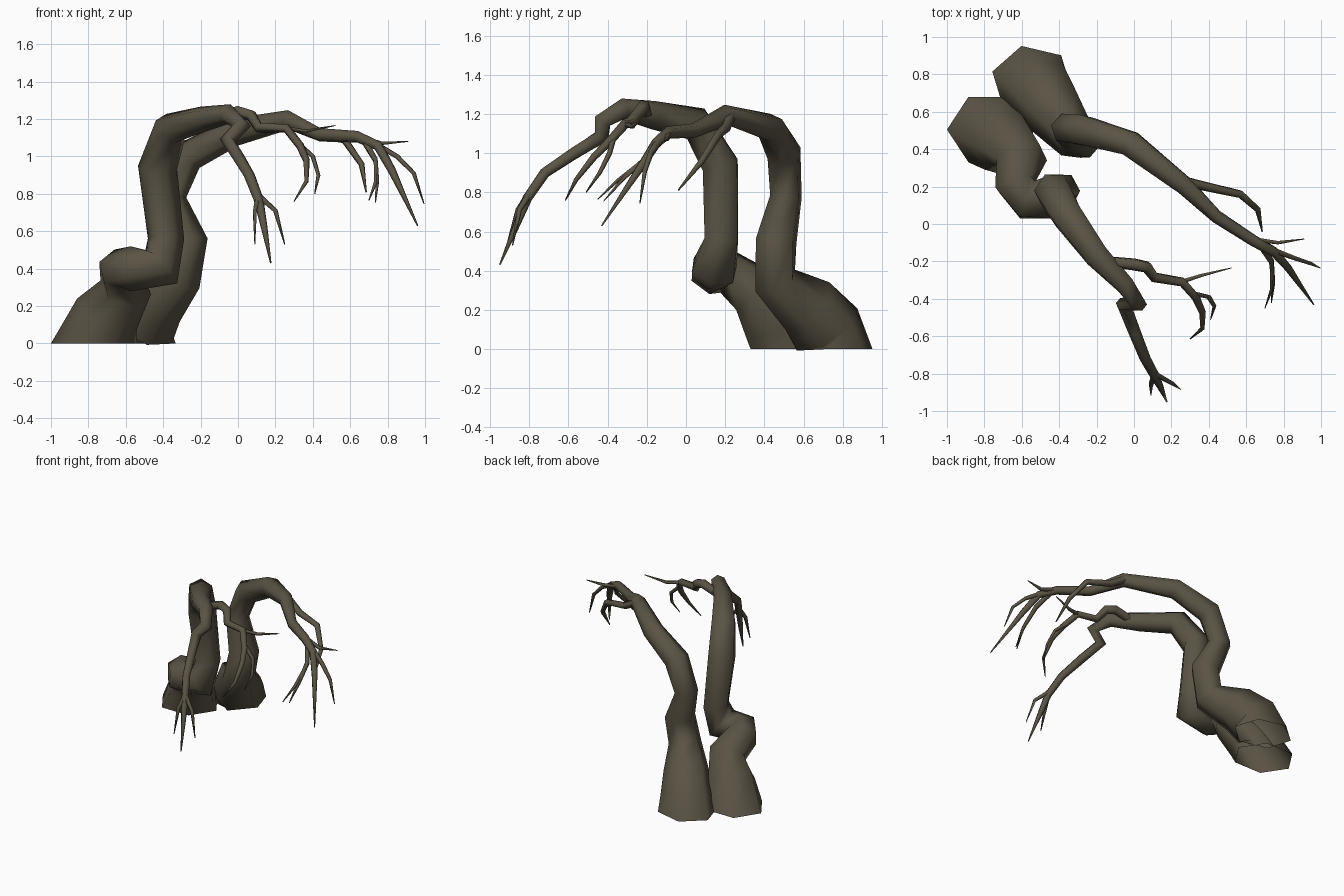
import bpy, bmesh, math
from mathutils import Vector

bark = bpy.data.materials.new("dark bark")
bark.diffuse_color = (0.102, 0.088, 0.059, 1)


def limb(name, pts, sides=6, turn=0.0, ground=False):
    """Low-poly tube through (x, y, z, radius) points, with rings carried along the path."""
    bm = bmesh.new()
    P = [Vector(p[:3]) for p in pts]
    n = len(P)
    seg = [(P[i + 1] - P[i]).normalized() for i in range(n - 1)]
    prev = Vector((0, 0, 1)) if ground else seg[0]
    u = Vector((-1, 0, 0)) if ground else prev.orthogonal().normalized()
    rings = []
    for i in range(n):
        if i == 0:
            t = prev
        elif i == n - 1:
            t = seg[-1]
        else:
            t = (seg[i - 1] + seg[i]).normalized()
        u = prev.rotation_difference(t) @ u
        u = (u - t * u.dot(t)).normalized()
        v = t.cross(u) * (0.88 if ground and i == 0 else 1)  # foot slightly oval
        prev = t
        ring = []
        for k in range(sides):
            a = turn + 2 * math.pi * k / sides
            ring.append(bm.verts.new(P[i] + (u * math.cos(a) + v * math.sin(a)) * pts[i][3]))
        rings.append(ring)
    for a, b in zip(rings, rings[1:]):
        for k in range(sides):
            m = (k + 1) % sides
            bm.faces.new((a[k], a[m], b[m], b[k]))
    bm.faces.new(rings[-1])
    me = bpy.data.meshes.new(name)
    bm.to_mesh(me)
    bm.free()
    me.materials.append(bark)
    for p in me.polygons:
        p.use_smooth = True
    ob = bpy.data.objects.new(name, me)
    bpy.context.collection.objects.link(ob)
    return ob


# front trunk: flared foot, sideways kink, column, arch and drooping hook
limb("front_trunk", [
    (-0.77, 0.505, 0, 0.23), (-0.70, 0.44, 0.16, 0.18), (-0.60, 0.345, 0.30, 0.14),
    (-0.635, 0.21, 0.395, 0.115), (-0.57, 0.13, 0.40, 0.12), (-0.41, 0.145, 0.41, 0.125),
    (-0.385, 0.18, 0.56, 0.097), (-0.43, 0.175, 0.94, 0.105), (-0.36, 0.05, 1.15, 0.092),
    (-0.20, -0.17, 1.195, 0.072), (-0.05, -0.325, 1.225, 0.055), (0.02, -0.425, 1.165, 0.05),
    (-0.055, -0.43, 1.085, 0.043), (0.00, -0.57, 1.0, 0.034), (0.06, -0.72, 0.90, 0.03),
    (0.11, -0.81, 0.77, 0.027), (0.14, -0.87, 0.62, 0.018), (0.175, -0.95, 0.43, 0.004)],
    ground=True)
limb("front_hook_twig_right", [
    (0.11, -0.80, 0.79, 0.018), (0.20, -0.85, 0.71, 0.014), (0.25, -0.885, 0.53, 0.003)], 4)
limb("front_hook_twig_left", [
    (0.11, -0.80, 0.80, 0.018), (0.09, -0.86, 0.71, 0.014), (0.09, -0.915, 0.53, 0.003)], 4)

# front trunk: side branch with three twigs
limb("front_side_branch", [
    (-0.14, -0.20, 1.20, 0.03), (0.0, -0.215, 1.24, 0.034), (0.07, -0.23, 1.22, 0.033),
    (0.11, -0.285, 1.155, 0.029), (0.26, -0.31, 1.15, 0.026), (0.33, -0.39, 1.06, 0.023),
    (0.365, -0.47, 0.98, 0.019), (0.365, -0.56, 0.865, 0.012), (0.30, -0.615, 0.76, 0.003)], 5)
limb("front_side_twig_out", [
    (0.25, -0.31, 1.15, 0.016), (0.36, -0.275, 1.135, 0.012), (0.52, -0.235, 1.165, 0.003)], 4)
limb("front_side_twig_down", [
    (0.31, -0.37, 1.08, 0.017), (0.40, -0.39, 1.0, 0.014), (0.43, -0.44, 0.90, 0.011),
    (0.41, -0.51, 0.80, 0.003)], 4)

# rear trunk: flared foot, bent column, long arch
limb("rear_trunk", [
    (-0.545, 0.765, 0, 0.22), (-0.515, 0.72, 0.10, 0.19), (-0.44, 0.62, 0.22, 0.165),
    (-0.31, 0.455, 0.35, 0.118),
    (-0.27, 0.46, 0.55, 0.11), (-0.36, 0.51, 0.78, 0.085), (-0.27, 0.50, 1.0, 0.09),
    (-0.02, 0.43, 1.13, 0.075), (0.27, 0.205, 1.195, 0.053), (0.44, 0.04, 1.115, 0.037),
    (0.64, -0.09, 1.105, 0.032), (0.75, -0.15, 1.055, 0.028), (0.82, -0.23, 0.93, 0.023),
    (0.96, -0.43, 0.63, 0.004)], turn=math.radians(-15), ground=True)
limb("rear_side_branch", [
    (0.26, 0.23, 1.20, 0.03), (0.39, 0.20, 1.125, 0.026), (0.57, 0.16, 1.09, 0.022),
    (0.66, 0.08, 0.96, 0.017), (0.685, -0.04, 0.81, 0.004)], 5)
limb("rear_twig_high", [
    (0.62, -0.08, 1.11, 0.018), (0.77, -0.10, 1.07, 0.013), (0.91, -0.08, 1.08, 0.003)], 4)
limb("rear_twig_far", [
    (0.72, -0.13, 1.075, 0.02), (0.85, -0.18, 1.0, 0.016), (0.94, -0.21, 0.91, 0.013),
    (0.995, -0.235, 0.745, 0.003)], 4)
limb("rear_twig_down", [
    (0.67, -0.10, 1.09, 0.02), (0.735, -0.20, 0.98, 0.017), (0.745, -0.32, 0.87, 0.013),
    (0.735, -0.42, 0.755, 0.003)], 4)
limb("rear_twig_inner", [
    (0.738, -0.22, 0.96, 0.014), (0.735, -0.35, 0.86, 0.011), (0.70, -0.45, 0.765, 0.003)], 4)
